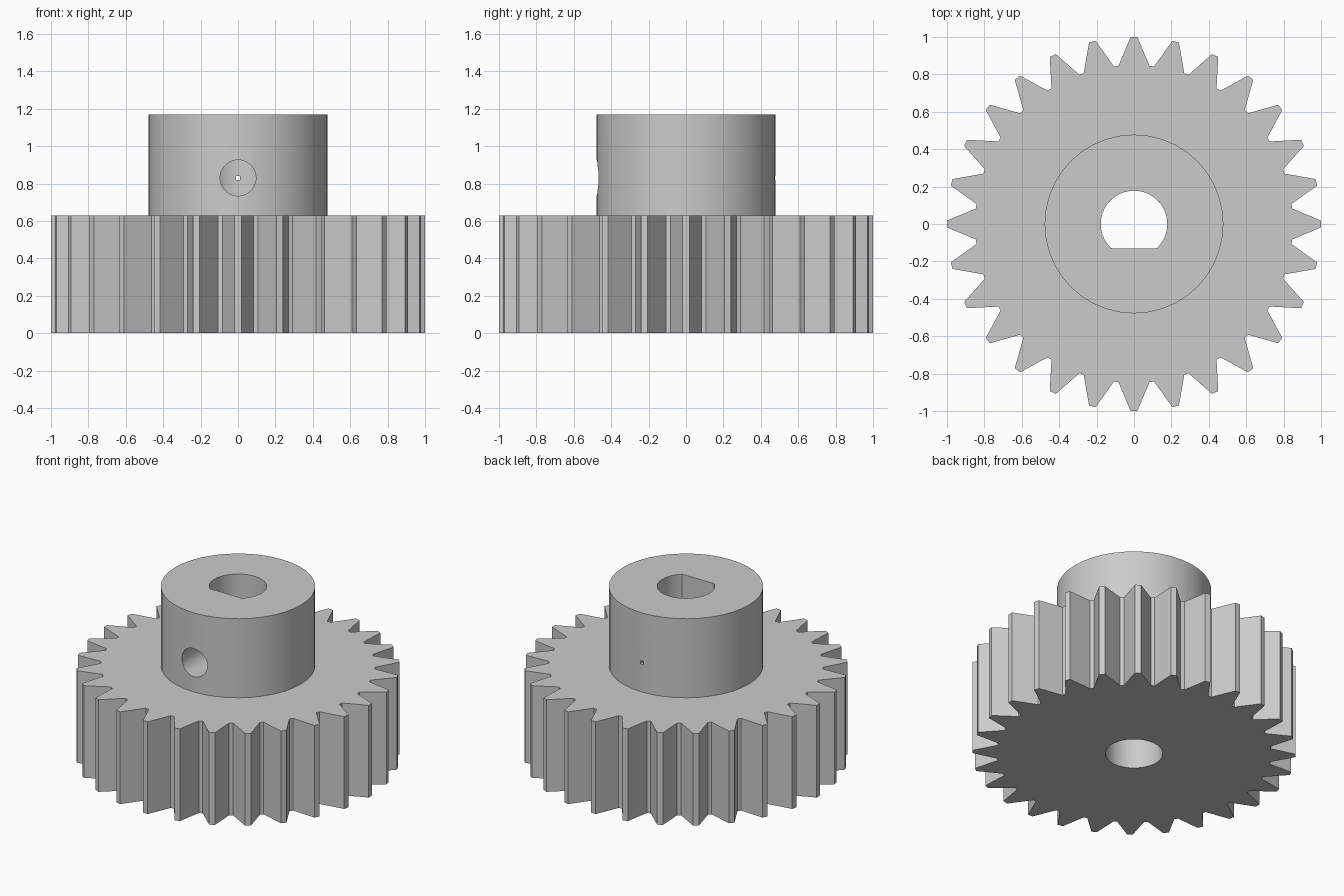
import bpy, bmesh
from math import sin, cos, pi, radians, sqrt, asin

if "Cube" in bpy.data.objects:
    bpy.data.objects.remove(bpy.data.objects["Cube"], do_unlink=True)

GEAR_TOP, HUB_TOP, HUB_R = 0.63, 1.17, 0.478
BORE_R, FLAT_Y, SCREW_Z = 0.178, -0.13, 0.83
TEETH = 28

grey = bpy.data.materials.new("light grey")
grey.use_nodes = True
colour = (0.6, 0.6, 0.6, 1)
grey.diffuse_color = colour
grey.node_tree.nodes["Principled BSDF"].inputs["Base Color"].default_value = colour


def prism(name, points, z0, z1):
    """Extrude a closed xy outline from z0 to z1."""
    bm = bmesh.new()
    face = bm.faces.new([bm.verts.new((x, y, z0)) for x, y in points])
    top = bmesh.ops.extrude_face_region(bm, geom=[face])["geom"]
    verts = [v for v in top if isinstance(v, bmesh.types.BMVert)]
    bmesh.ops.translate(bm, verts=verts, vec=(0, 0, z1 - z0))
    bmesh.ops.recalc_face_normals(bm, faces=bm.faces)
    mesh = bpy.data.meshes.new(name)
    bm.to_mesh(mesh)
    bm.free()
    mesh.materials.append(grey)
    obj = bpy.data.objects.new(name, mesh)
    bpy.context.collection.objects.link(obj)
    return obj


def circle(r, n, start=0.0, sweep=2 * pi):
    return [(r * cos(start + sweep * i / n), r * sin(start + sweep * i / n)) for i in range(n)]


def combine(target, tool, operation):
    """Apply a boolean and discard the tool."""
    mod = target.modifiers.new(operation, "BOOLEAN")
    mod.operation, mod.solver, mod.object = operation, "EXACT", tool
    bpy.context.view_layer.objects.active = target
    bpy.ops.object.modifier_apply(modifier=mod.name)
    bpy.data.objects.remove(tool, do_unlink=True)


def drill(name, r, n, y0, y1):
    """Cylinder lying along y at the screw height."""
    obj = prism(name, circle(r, n, pi / n), -y1, -y0)
    obj.rotation_euler.x = radians(90)
    obj.location.z = SCREW_Z
    bpy.context.view_layer.update()
    return obj


# Toothed wheel: each tooth is a tapered trapezoid
outline = []
for i in range(TEETH):
    a = 2 * pi * i / TEETH
    for across, out in ((-0.083, 0.845), (-0.018, 1), (0.018, 1), (0.083, 0.845)):
        outline.append((out * cos(a) - across * sin(a), out * sin(a) + across * cos(a)))
gear = prism("gear_with_hub", outline, 0, GEAR_TOP)

# Hub
combine(gear, prism("hub", circle(HUB_R, 40), GEAR_TOP - 0.1, HUB_TOP), "UNION")

# Round bore below, D-shaped bore through the hub
combine(gear, prism("round_bore", circle(BORE_R, 48), -0.1, GEAR_TOP), "DIFFERENCE")
half = asin(-FLAT_Y / BORE_R)
d_shape = circle(BORE_R, 40, -half, pi + 2 * half)
d_shape.append((-sqrt(BORE_R ** 2 - FLAT_Y ** 2), FLAT_Y))
combine(gear, prism("d_bore", d_shape, GEAR_TOP - 0.01, HUB_TOP + 0.1), "DIFFERENCE")

# Set screw hole at the front, pin hole at the back
combine(gear, drill("screw_hole", 0.096, 32, -0.6, -0.05), "DIFFERENCE")
combine(gear, drill("pin_hole", 0.016, 4, 0.05, 0.6), "DIFFERENCE")

bpy.ops.object.select_all(action="DESELECT")
gear.select_set(True)
bpy.context.view_layer.objects.active = gear
bpy.ops.object.shade_smooth_by_angle(angle=radians(15))
